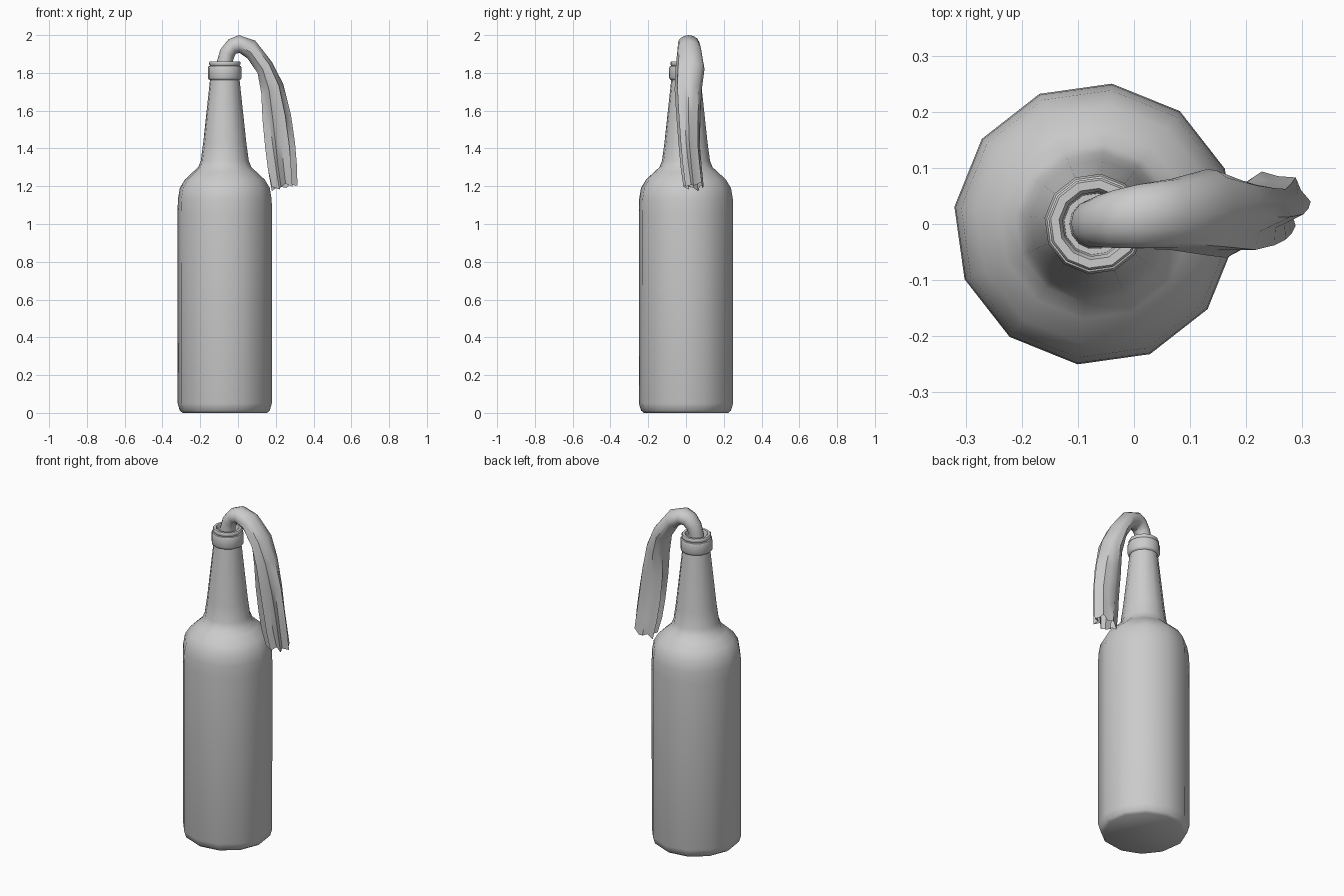
import bpy, bmesh
from math import cos, sin, pi, radians


def finish(name, rings, cap_start, cap_end, angle):
    """Skin a list of equal-sized closed rings into a mesh object."""
    bm = bmesh.new()
    rows = [[bm.verts.new(p) for p in ring] for ring in rings]
    n = len(rows[0])
    for a, b in zip(rows, rows[1:]):
        for i in range(n):
            j = (i + 1) % n
            bm.faces.new((a[i], a[j], b[j], b[i]))
    if cap_start:
        bm.faces.new(rows[0][::-1])
    if cap_end:
        bm.faces.new(rows[-1])
    bmesh.ops.recalc_face_normals(bm, faces=bm.faces)
    mesh = bpy.data.meshes.new(name)
    bm.to_mesh(mesh)
    bm.free()
    ob = bpy.data.objects.new(name, mesh)
    bpy.context.collection.objects.link(ob)
    bpy.ops.object.select_all(action='DESELECT')
    ob.select_set(True)
    bpy.context.view_layer.objects.active = ob
    bpy.ops.object.shade_smooth_by_angle(angle=radians(angle))
    return ob


# Bottle: twelve-sided lathe, (radius, z) from base up and into the mouth
CX = -0.07
profile = [(0.225, 0.0), (0.24, 0.012), (0.251, 0.05), (0.252, 1.06),
           (0.250, 1.13), (0.240, 1.19), (0.213, 1.235), (0.170, 1.275),
           (0.142, 1.30), (0.128, 1.335), (0.115, 1.43), (0.079, 1.762),
           (0.086, 1.766), (0.090, 1.775), (0.090, 1.825), (0.086, 1.836),
           (0.079, 1.838), (0.083, 1.846), (0.083, 1.856), (0.079, 1.861),
           (0.064, 1.861), (0.058, 1.85), (0.055, 1.77)]
bottle = [[(CX + r * cos(radians(23 + 30 * i)), r * sin(radians(23 + 30 * i)), z)
           for i in range(12)] for r, z in profile]
finish("bottle", bottle, True, True, 40)

# Rag: sections as outer x,z / inner x,z / y range / fold depth
sections = [
    (-0.115, 1.77, -0.025, 1.77, -0.045, 0.045, 0.0),
    (-0.112, 1.86, -0.028, 1.86, -0.042, 0.045, 0.0),
    (-0.093, 1.925, -0.020, 1.885, -0.042, 0.052, 0.0),
    (-0.050, 1.978, -0.010, 1.902, -0.044, 0.062, 0.0),
    (0.005, 2.000, 0.008, 1.905, -0.045, 0.072, 0.02),
    (0.092, 1.970, 0.050, 1.873, -0.048, 0.082, 0.06),
    (0.180, 1.857, 0.100, 1.795, -0.058, 0.100, 0.12),
    (0.240, 1.740, 0.117, 1.690, -0.062, 0.085, 0.20),
    (0.280, 1.580, 0.122, 1.550, -0.052, 0.078, 0.28),
    (0.302, 1.430, 0.136, 1.400, -0.040, 0.075, 0.34),
    (0.311, 1.320, 0.150, 1.290, -0.030, 0.085, 0.40),
    (0.315, 1.215, 0.172, 1.185, -0.015, 0.095, 0.45),
]
N = 14
rag = []
for s, (xo, zo, xi, zi, y0, y1, fold) in enumerate(sections):
    ring = []
    for i in range(N):
        a = 2 * pi * i / N
        # alternate points sink in to form pleats, shallower at the back
        depth = fold * (1.0 if sin(a) < 0.2 else 0.35) * (i % 2)
        u, v = cos(a) * (1 - depth), sin(a) * (1 - depth)
        hem = 0.012 * (i % 3 - 1) if s == len(sections) - 1 else 0
        ring.append(((xo + xi) / 2 + u * (xo - xi) / 2,
                     (y0 + y1) / 2 + v * (y1 - y0) / 2,
                     (zo + zi) / 2 + u * (zo - zi) / 2 + hem))
    rag.append(ring)
finish("cloth_rag", rag, True, False, 45)
